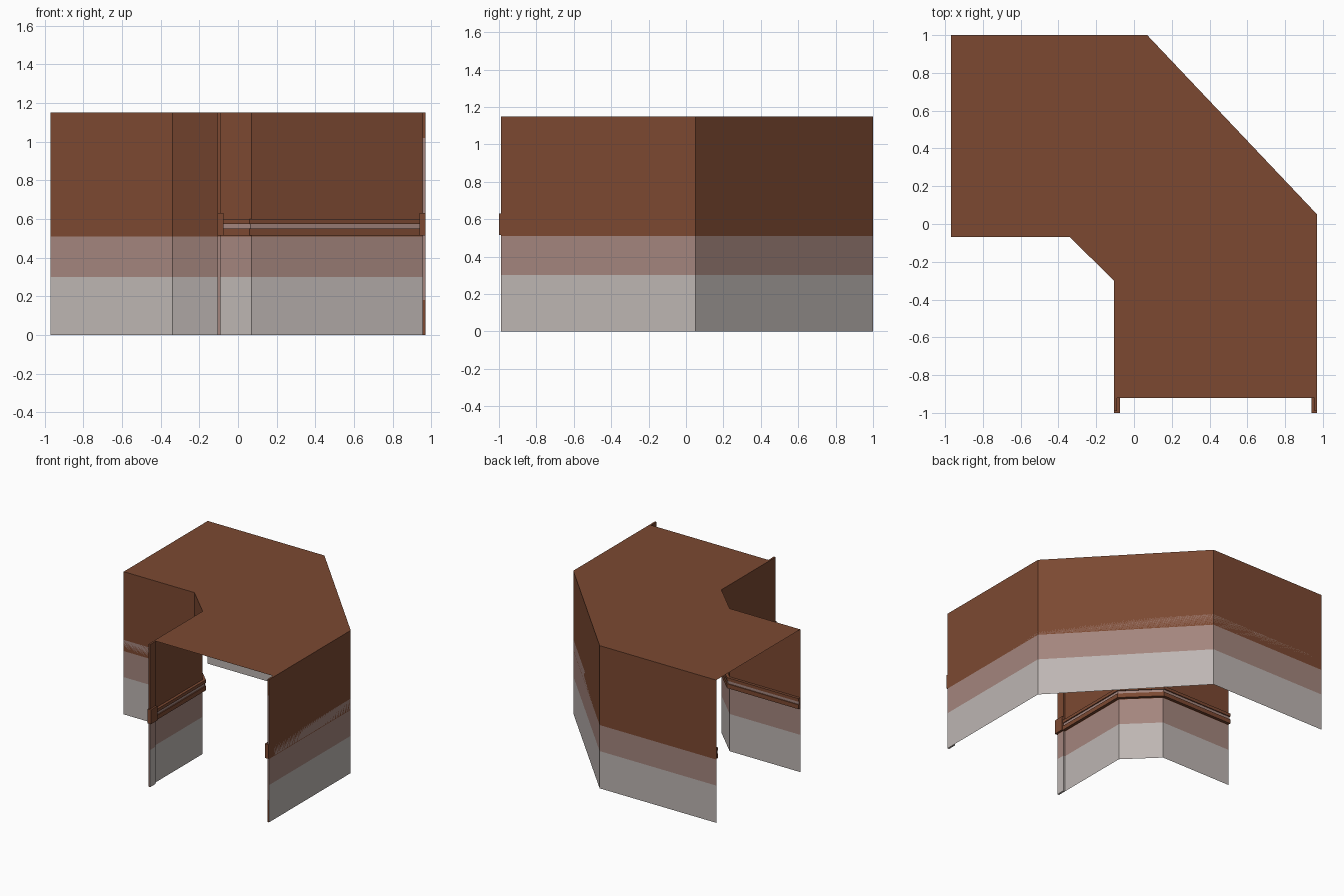
import bpy, bmesh
from mathutils import Vector

cube = bpy.data.objects.get("Cube")
if cube:
    bpy.data.objects.remove(cube, do_unlink=True)


def material(name, rgb):
    m = bpy.data.materials.new(name)
    m.use_nodes = True
    m.diffuse_color = (*rgb, 1)
    bsdf = m.node_tree.nodes["Principled BSDF"]
    bsdf.inputs["Base Color"].default_value = (*rgb, 1)
    bsdf.inputs["Roughness"].default_value = 0.9
    return m


MATS = [material("brown", (0.200, 0.066, 0.031)),
        material("dusty pink", (0.37, 0.235, 0.207)),
        material("warm grey", (0.51, 0.465, 0.448))]
BROWN, PINK, GREY = range(3)
HEIGHT, PINK_TOP, GREY_TOP = 1.15, 0.51, 0.30
ROOF_END, POST_END = -0.92, -0.99

# Corridor outlines in plan, from the left-hand opening to the front opening
OUTER = [(-0.97, 1), (0.07, 1), (0.97, 0.05), (0.97, ROOF_END)]
INNER = [(-0.97, -0.07), (-0.34, -0.07), (-0.105, -0.3), (-0.105, ROOF_END)]


def band(face):
    """Wall colour by height."""
    z = face.calc_center_median().z
    return GREY if z < GREY_TOP else PINK if z < PINK_TOP else BROWN


def finish(name, bm, rule, solid=True):
    bm.normal_update()
    if solid:
        bmesh.ops.recalc_face_normals(bm, faces=bm.faces)
    for f in bm.faces:
        f.material_index = rule(f)
    mesh = bpy.data.meshes.new(name)
    bm.to_mesh(mesh)
    bm.free()
    for m in MATS:
        mesh.materials.append(m)
    ob = bpy.data.objects.new(name, mesh)
    bpy.context.collection.objects.link(ob)


def skin(rows, closed=False, caps=False, flip=False):
    """Join rows of points with quads."""
    bm = bmesh.new()
    grid = [[bm.verts.new(p) for p in row] for row in rows]
    n = len(grid[0])
    for a, b in zip(grid, grid[1:]):
        for i in range(n if closed else n - 1):
            j = (i + 1) % n
            quad = [a[i], a[j], b[j], b[i]]
            bm.faces.new(quad[::-1] if flip else quad)
    if caps:
        bm.faces.new(grid[0][::-1])
        bm.faces.new(grid[-1])
    return bm


def offset(path, d):
    """Shift a plan path sideways by d, with mitred corners."""
    pts = [Vector(p) for p in path]
    normals = [Vector((-(b - a).y, (b - a).x)).normalized() for a, b in zip(pts, pts[1:])]
    out = []
    for i, p in enumerate(pts):
        n0, n1 = normals[max(i - 1, 0)], normals[min(i, len(normals) - 1)]
        out.append(p + (n0 + n1) * d / (1 + n0.dot(n1)))
    return out


def box(name, x0, x1, y0, y1, levels, rule):
    plan = [(x0, y0), (x1, y0), (x1, y1), (x0, y1)]
    finish(name, skin([[(*p, z) for p in plan] for z in levels], True, True), rule)


def left_post_rule(face):
    z = face.calc_center_median().z
    if face.normal.y < -0.5:
        return PINK if 0.18 < z < 1.02 else BROWN
    return band(face)


def right_post_rule(face):
    if face.normal.y < -0.5:
        return PINK if face.calc_center_median().z < PINK_TOP else BROWN
    return band(face)


# Handrail section: (distance from wall, height), with a pale recessed strip
RAIL = [(0, 0.515), (0.022, 0.515), (0.022, 0.55), (0.014, 0.55),
        (0.014, 0.575), (0.022, 0.575), (0.022, 0.6), (0, 0.6)]


def rail_rule(face):
    z = face.calc_center_median().z
    return PINK if 0.551 < z < 0.574 and len(face.verts) == 4 else BROWN


LEVELS = [0, GREY_TOP, PINK_TOP, HEIGHT]
for name, path, side, rule in (("outer", OUTER, -1, left_post_rule),
                               ("inner", INNER, 1, right_post_rule)):
    # Thin banded wall
    rows = [[(*p, z) for p in path] for z in LEVELS]
    finish(name + "_wall", skin(rows, flip=side < 0), band, solid=False)

    # Handrail on the corridor side
    rails = [[(*p, z) for p in offset(path, side * d)] for d, z in RAIL]
    sections = [list(s) for s in zip(*rails)]
    finish(name + "_handrail", skin(sections, True, True), rail_rule)

    # Post at the front opening, and the cap over the handrail end
    x = path[-1][0]
    inward = x + side * 0.015
    post_levels = [0, 0.18, GREY_TOP, PINK_TOP, 1.02, HEIGHT]
    box(name + "_end_post", min(x, inward), max(x, inward),
        POST_END, ROOF_END, post_levels, rule)
    cap = x + side * 0.03
    box(name + "_handrail_cap", min(x, cap), max(x, cap), -1, ROOF_END,
        [0.515, 0.63], lambda f: BROWN)

# Flat roof between the two walls
bm = bmesh.new()
roof = bm.faces.new([bm.verts.new((*p, HEIGHT)) for p in INNER + OUTER[::-1]])
finish("roof", bm, lambda f: BROWN, solid=False)
